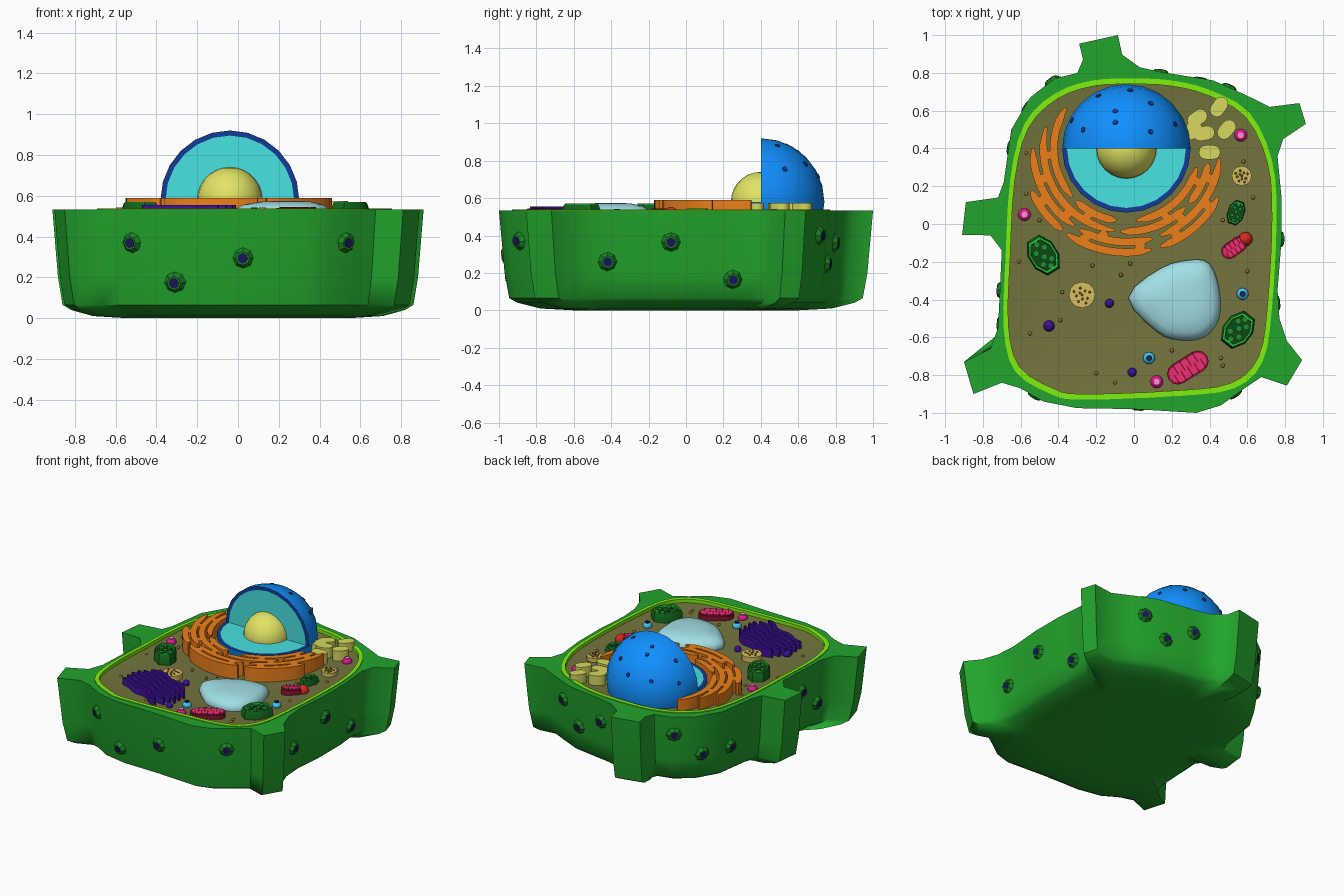
import bpy, bmesh, math
from math import sin, cos, pi, radians
from mathutils import Vector, Matrix
from mathutils.bvhtree import BVHTree

if "Cube" in bpy.data.objects:
    bpy.data.objects.remove(bpy.data.objects["Cube"])

MATS = {}

def mat(hexa):
    if hexa not in MATS:
        m = bpy.data.materials.new("colour_" + hexa)
        c = [int(hexa[i:i + 2], 16) / 255 for i in (0, 2, 4)]
        m.diffuse_color = [((v + .055) / 1.055) ** 2.4 if v > .04 else v / 12.92 for v in c] + [1]
        m.use_nodes = True
        m.node_tree.nodes["Principled BSDF"].inputs["Base Color"].default_value = m.diffuse_color
        MATS[hexa] = m
    return MATS[hexa]

def finish(name, bm, colour, angle=40, recalc=True):
    if recalc:
        bmesh.ops.recalc_face_normals(bm, faces=bm.faces)
    me = bpy.data.meshes.new(name)
    bm.to_mesh(me)
    bm.free()
    me.materials.append(mat(colour))
    me.shade_smooth()
    me.set_sharp_from_angle(angle=radians(angle))
    ob = bpy.data.objects.new(name, me)
    bpy.context.collection.objects.link(ob)
    return ob

def loft(bm, loops, cap0=False, cap1=False):
    rows = [[bm.verts.new(p) for p in l] for l in loops]
    n = len(rows[0])
    for a, b in zip(rows, rows[1:]):
        for i in range(n):
            bm.faces.new((a[i], a[(i + 1) % n], b[(i + 1) % n], b[i]))
    if cap0: bm.faces.new(rows[0][::-1])
    if cap1: bm.faces.new(rows[-1])
    return rows

def ring(pts, s, z, c=(0, 0)):
    return [(c[0] + (x - c[0]) * s, c[1] + (y - c[1]) * s, z) for x, y in pts]

def smooth_loop(p, k=3):
    out, n = [], len(p)
    for i in range(n):
        a, b, c, d = [Vector(p[(i + j) % n]) for j in (-1, 0, 1, 2)]
        for t in [j / k for j in range(k)]:
            v = .5 * (2 * b + (c - a) * t + (2 * a - 5 * b + 4 * c - d) * t * t + (3 * b - a - 3 * c + d) * t ** 3)
            out.append((v.x, v.y))
    return out

def capsule(cx, cy, ln, w, ang, n=6):
    r, a, pts = w / 2, radians(ang), []
    for s, off in ((1, -pi / 2), (-1, pi / 2)):
        for i in range(n + 1):
            t = off + pi * i / n
            x, y = s * (ln / 2 - r) + r * cos(t), r * sin(t)
            pts.append((cx + x * cos(a) - y * sin(a), cy + x * sin(a) + y * cos(a)))
    return pts

def prisms(name, polys, z0, z1, colour, caps=True):
    bm = bmesh.new()
    for p in polys:
        loft(bm, [ring(p, 1, z0), ring(p, 1, z1)], caps, caps)
    return finish(name, bm, colour)

def balls(name, items, colour, squash=1, u=12, v=8):
    bm = bmesh.new()
    for x, y, z, r in items:
        M = Matrix.Translation((x, y, z)) @ Matrix.Diagonal((1, 1, squash, 1))
        bmesh.ops.create_uvsphere(bm, u_segments=u, v_segments=v, radius=r, matrix=M)
    return finish(name, bm, colour, 60)

# cell wall with its five corner junctions
OUT = [(-.3, -.975), (0, -.98), (.33, -1), (.46, -.96), (.585, -.87), (.675, -.81), (.81, -.855), (.89, -.72),
       (.81, -.62), (.77, -.5), (.76, -.35), (.78, -.1), (.78, .15), (.76, .36), (.79, .45), (.91, .53),
       (.876, .64), (.72, .62), (.585, .686), (.42, .76), (.14, .805), (.03, .83), (-.063, .897), (-.085, 1),
       (-.29, .955), (-.27, .87), (-.3, .8), (-.42, .77), (-.55, .67), (-.65, .5), (-.69, .22), (-.72, .14),
       (-.89, .116), (-.91, -.058), (-.76, -.06), (-.7, -.14), (-.71, -.35), (-.72, -.55), (-.76, -.66),
       (-.9, -.73), (-.85, -.9), (-.7, -.84), (-.6, -.87), (-.48, -.94)]
INN = smooth_loop([(0, .77), (-.22, .76), (-.42, .69), (-.58, .53), (-.655, .24), (-.68, -.18), (-.69, -.55), (-.63, -.78),
                   (-.44, -.9), (-.28, -.93), (.24, -.91), (.53, -.87), (.68, -.73), (.73, -.45), (.755, .03),
                   (.73, .34), (.61, .59), (.4, .71), (.2, .76)])
C = (.03, -.08)
bm = bmesh.new()
rows = loft(bm, [ring(OUT, s, z) for s, z in ((.6, 0), (.78, .01), (.9, .04), (.945, .065), (.97, .2), (1, .533))], cap0=True)
inner = [bm.verts.new(p) for p in ring(INN, 1, .533)]
edges = [bm.edges.new((inner[i], inner[i - 1])) for i in range(len(inner))]
edges += [bm.edges.get((rows[-1][i], rows[-1][i - 1])) for i in range(len(OUT))]
bmesh.ops.triangle_fill(bm, edges=edges, use_beauty=True)
bmesh.ops.recalc_face_normals(bm, faces=bm.faces)
tree = BVHTree.FromBMesh(bm)
finish("cell_wall", bm, "22A52C", 50)

# wall pores, placed on the wall by ray
spots = [((x, -2, z), (0, 1, 0)) for x, z in ((-.52, .37), (-.31, .175), (.025, .295), (.53, .37))]
spots += [((2, y, z), (-1, 0, 0)) for y, z in ((-.42, .26), (-.08, .365), (.25, .165))]
spots += [((x, 2, z), (0, -1, 0)) for x, z in ((.14, .36), (.35, .25), (.5, .4), (-.43, .4), (-.56, .24))]
spots += [((-2, y, z), (1, 0, 0)) for y, z in ((.4, .24), (-.35, .37), (-.53, .22))]
bump, hole = bmesh.new(), bmesh.new()
for o, d in spots:
    hit, nrm, _, _ = tree.ray_cast(Vector(o), Vector(d))
    if hit is None: continue
    M = Matrix.Translation(hit + nrm * .008) @ nrm.to_track_quat('Z', 'Y').to_matrix().to_4x4()
    bmesh.ops.create_cone(bump, cap_ends=True, segments=8, radius1=.056, radius2=.034, depth=.03, matrix=M)
    bmesh.ops.create_cone(hole, cap_ends=True, segments=8, radius1=.025, radius2=.025, depth=.036, matrix=M)
finish("wall_pore_rims", bump, "1A8524", 20)
finish("wall_pore_holes", hole, "1E1460", 20)

# membrane and cytoplasm dish
bm = bmesh.new()
loft(bm, [ring(INN, s, z, C) for s, z in ((1, .5), (1, .538), (.965, .538), (.965, .49))])
finish("cell_membrane", bm, "80F010")
bm = bmesh.new()
loft(bm, [ring(INN, s, z, C) for s, z in ((.97, .513), (.85, .503), (.6, .494), (.25, .489))], cap1=True)
finish("cytoplasm", bm, "74743E")

# nucleus: sphere with the upper front quarter cut away
N, R = Vector((-.04, .4, .58)), .34
bm = bmesh.new()
bmesh.ops.create_uvsphere(bm, u_segments=24, v_segments=12, radius=R)
cut = [f for f in bm.faces if f.calc_center_median().y < -.001 and f.calc_center_median().z > .001]
bmesh.ops.delete(bm, geom=cut, context='FACES')
bmesh.ops.translate(bm, verts=bm.verts, vec=N)
finish("nucleus_shell", bm, "1090FF", 60, recalc=False)
for name, r0, r1, col in (("nuclear_envelope_cut", .315, .34, "123C98"), ("nucleoplasm_cut", .1, .315, "48E2E2")):
    bm = bmesh.new()
    for up in (0, 1):
        pts = [[N + Vector((r * cos(t), 0, r * sin(t)) if up else (r * cos(t), -r * sin(t), 0)) for r in (r0, r1)]
               for t in [pi * i / 12 for i in range(13)]]
        for a, b in zip(pts, pts[1:]):
            f = bm.faces.new([bm.verts.new(p) for p in (a[0], a[1], b[1], b[0])])
            f.normal_update()
            if f.normal.dot(Vector((0, -1, 1))) < 0: f.normal_flip()
    finish(name, bm, col, recalc=False)
balls("nucleolus", [(*N, .16)], "E2E464", u=24, v=14)
bm = bmesh.new()
for x, y in ((-.1, .6), (-.19, .68), (-.1, .54), (.09, .64), (.09, .49), (-.27, .5), (.22, .53), (-.02, .71), (-.33, .55)):
    d = Vector((x, y, 0)) - Vector((N.x, N.y, 0))
    d.z = math.sqrt(max(0, R * R - d.length_squared))
    M = Matrix.Translation(N + d * .99) @ d.to_track_quat('Z', 'Y').to_matrix().to_4x4()
    bmesh.ops.create_cone(bm, cap_ends=True, segments=8, radius1=.016, radius2=.014, depth=.012, matrix=M)
finish("nuclear_pores", bm, "123C98", 20)

# rough endoplasmic reticulum: folded bands around the nucleus
def band(r, a0, a1, w=.042, n=16):
    rows = ([], [])
    for i in range(n + 1):
        a = radians(a0 + (a1 - a0) * i / n)
        h = w / 2 * min(1, .35 + .3 * min(i, n - i))
        for k, s in ((0, 1), (1, -1)):
            rows[k].append((N.x + (r + s * h) * cos(a), N.y + (r + s * h) * sin(a)))
    return rows[0] + rows[1][::-1]

bands = [(.385, 146, 222), (.385, 226, 262), (.385, 278, 345), (.44, 165, 262), (.44, 266, 315), (.44, 319, 350),
         (.495, 180, 236), (.495, 240, 286), (.495, 291, 354), (.55, 204, 232), (.55, 235, 284), (.55, 289, 332)]
links = [(.4125, 185), (.4125, 240), (.4125, 300), (.4125, 335), (.4675, 200), (.4675, 228), (.4675, 255),
         (.4675, 308), (.4675, 340), (.5225, 212), (.5225, 245), (.5225, 278), (.5225, 300), (.5225, 325)]
prisms("rough_reticulum", [band(*b) for b in bands] + [band(r, a - 3, a + 3, .05, 2) for r, a in links], .48, .59, "EC801A")

# smooth reticulum lumps
lumps = [capsule(x, y, .115, .075, a) for x, y, a in
         ((.45, .62, 55), (.335, .56, 35), (.37, .48, 10), (.49, .5, 50), (.4, .38, 0), (.31, .5, 60))]
prisms("smooth_reticulum", lumps, .48, .575, "D8D860")

# vacuole
V = smooth_loop([(-.03, -.39), (.14, -.235), (.3, -.19), (.4, -.21), (.45, -.34), (.45, -.5), (.37, -.6), (.24, -.615), (.12, -.57)])
bm = bmesh.new()
loft(bm, [ring(V, s, z, (.26, -.4)) for s, z in ((.97, .48), (1, .505), (.95, .535), (.8, .557), (.5, .571), (.2, .575))], cap1=True)
finish("vacuole", bm, "A2E0E6", 60)

# golgi stack: open wavy ribbons
ribbons, ca, sa = [], cos(radians(-22)), sin(radians(-22))
for k in range(6):
    L, off, pts = .25 - .02 * abs(k - 2.5), (k - 2.5) * .048, []
    for s in (1, -1):
        for i in range(13):
            u = s * L * (i / 6 - 1)
            v = off + .012 * sin(u * 30 + k) - .5 * u * u + s * -.016 * (1 if 0 < i < 12 else .4)
            pts.append((-.23 + u * ca - v * sa, -.62 + u * sa + v * ca))
    ribbons.append(pts)
prisms("golgi_stack", ribbons, .48, .555, "4010A0", caps=False)
balls("golgi_vesicles", [(-.45, -.54, .51, .03), (-.13, -.42, .505, .024), (-.01, -.785, .51, .024)], "3C1098")

# chloroplasts with discs
for i, (x, y, ln, w, a, top) in enumerate(((-.48, -.165, .23, .15, -58, .57), (.55, -.56, .22, .15, 52, .57), (.54, .06, .14, .085, 70, .545))):
    o, c = capsule(x, y, ln, w, a, 3), (x, y)
    for name, prof, col in (("shell", ((1, .48), (1, top - .03), (.9, top - .005), (.86, top - .005)), "126A1E"),
                            ("rim", ((.87, top - .03), (.86, top), (.76, top), (.74, top - .03)), "28C83C"),
                            ("stroma", ((.8, top - .03), (.76, top - .018)), "0C4A16")):
        bm = bmesh.new()
        loft(bm, [ring(o, s, z, c) for s, z in prof], cap1=name == "stroma")
        finish(f"chloroplast_{name}_{i}", bm, col)
    t, discs = radians(a), []
    for u, v in ((-.28, 0), (-.14, .14), (-.12, -.14), (.04, .0), (.17, .14), (.18, -.13), (.3, .02)):
        px, py = u * ln, v * w * 1.3
        discs.append(capsule(x + px * cos(t) - py * sin(t), y + px * sin(t) + py * cos(t), w * .23, w * .229, 0, 4))
    prisms(f"chloroplast_discs_{i}", discs, top - .03, top - .004, "1E9030")

# mitochondria with cristae
for i, (x, y, ln, w, a) in enumerate(((.285, -.76, .24, .115, 32), (.53, -.125, .15, .085, 35))):
    prisms(f"mitochondrion_shell_{i}", [capsule(x, y, ln, w, a)], .48, .535, "8A1030")
    prisms(f"mitochondrion_core_{i}", [capsule(x, y, ln - .022, w - .022, a)], .5, .541, "F03078")
    t, folds = radians(a), []
    for k in range(9):
        u, v = (k - 4) * ln * .085, (.2 if k % 2 else -.2) * w
        folds.append(capsule(x + u * cos(t) - v * sin(t), y + u * sin(t) + v * cos(t), w * .5, .007, a + 90, 2))
    prisms(f"mitochondrion_cristae_{i}", folds, .52, .544, "8A1030")
balls("mitochondrion_end_cap", [(.59, -.08, .515, .038)], "D82820")

# small ring vesicles
for name, spots, r, oc, ic in (("peroxisome", ((-.58, .05), (.565, .47), (.12, -.835)), .034, "E01890", "FF90D0"),
                               ("lysosome", ((.575, -.37), (.08, -.71)), .032, "40C8F0", "102858")):
    balls(name + "_shells", [(x, y, .512, r) for x, y in spots], oc, .8)
    prisms(name + "_cores", [capsule(x, y, r, r * .99, 0) for x, y in spots], .51, .542, ic)

# speckled granule bodies
bodies = ((-.275, -.375, .07), (.57, .255, .053))
prisms("granule_bodies", [capsule(x, y, 2 * r, 1.98 * r, 0) for x, y, r in bodies], .48, .53, "D8C060")
dots = [(x + r * .72 * math.sqrt(k / 11) * cos(k * 2.4), y + r * .72 * math.sqrt(k / 11) * sin(k * 2.4), .531, .007)
        for x, y, r in bodies for k in range(11)]
balls("granule_dots", dots, "8A6A20", u=6, v=4)

# loose ribosomes
specks = [(-.57, .375), (-.57, .16), (-.61, -.2), (-.38, -.36), (-.55, -.58), (-.39, -.51), (-.22, -.22), (-.07, -.27), (-.02, -.21),
          (.2, -.67), (-.1, -.84), (-.2, -.79), (.47, -.75), (.46, -.71), (.6, -.25), (.63, .14), (.47, .02), (.58, .33), (-.5, .02)]
balls("ribosomes", [(x, y, .503, .011) for x, y in specks], "9A7424", u=8, v=6)
